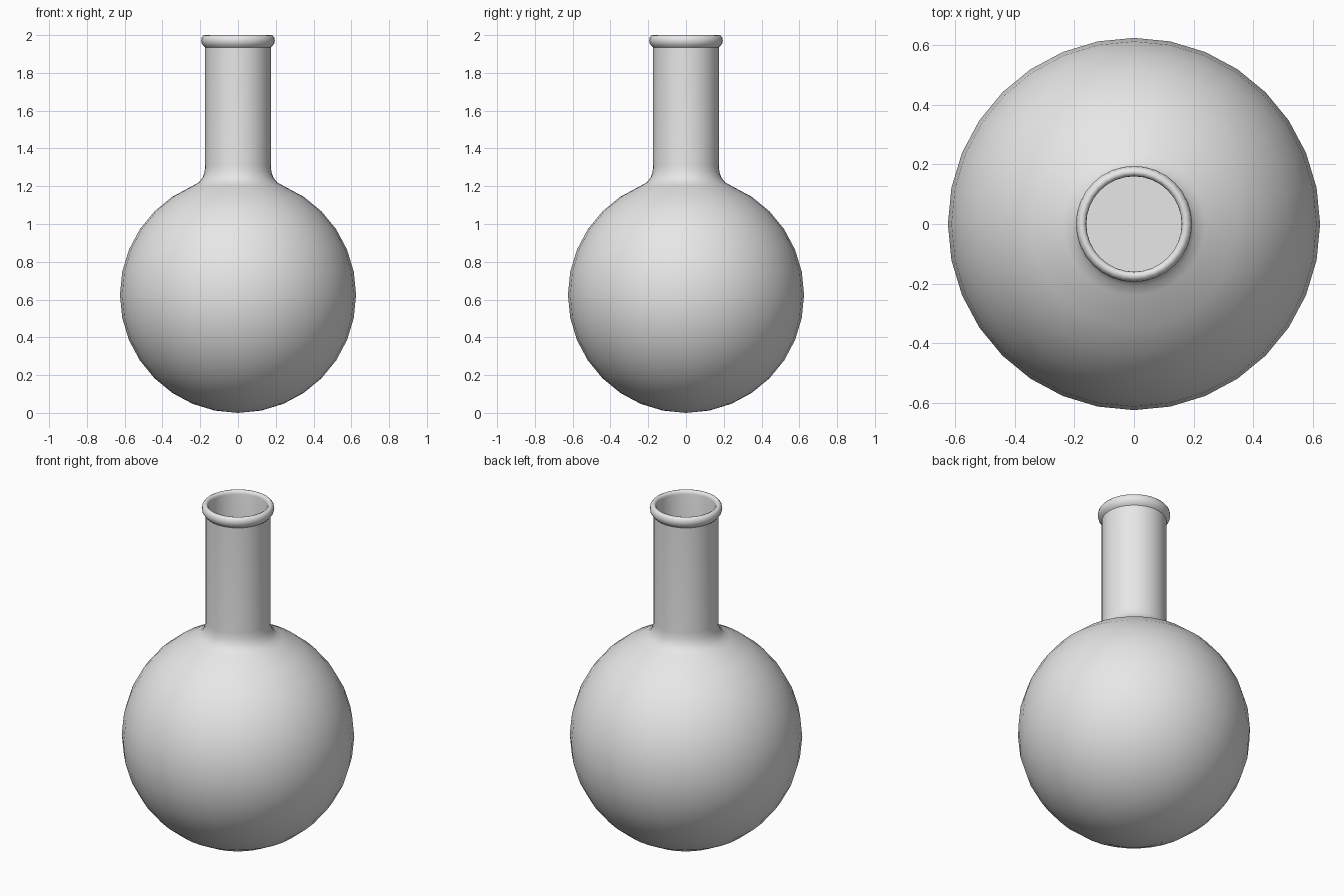
import bpy
import bmesh
from math import sin, cos, pi, radians

SEGMENTS = 32
RADIUS = 0.625      # outer bulb radius, also the height of its centre
WALL = 0.014        # glass thickness

if "Cube" in bpy.data.objects:
    bpy.data.objects.remove(bpy.data.objects["Cube"])


def make_material(name, colour):
    mat = bpy.data.materials.new(name)
    mat.use_nodes = True
    mat.diffuse_color = colour
    mat.node_tree.nodes["Principled BSDF"].inputs["Base Color"].default_value = colour
    return mat


def lathe(name, profile, mat):
    """Revolve a list of (radius, height) points around the z axis."""
    bm = bmesh.new()
    verts = [bm.verts.new((r, 0, z)) for r, z in profile]
    edges = [bm.edges.new(pair) for pair in zip(verts, verts[1:])]
    bmesh.ops.spin(bm, geom=verts + edges, cent=(0, 0, 0), axis=(0, 0, 1),
                   angle=2 * pi, steps=SEGMENTS, use_duplicate=False)
    bmesh.ops.remove_doubles(bm, verts=bm.verts[:], dist=0.0005)
    bmesh.ops.recalc_face_normals(bm, faces=bm.faces[:])
    mesh = bpy.data.meshes.new(name)
    bm.to_mesh(mesh)
    bm.free()
    mesh.materials.append(mat)
    obj = bpy.data.objects.new(name, mesh)
    bpy.context.collection.objects.link(obj)
    bpy.ops.object.select_all(action="DESELECT")
    obj.select_set(True)
    bpy.context.view_layer.objects.active = obj
    bpy.ops.object.shade_smooth_by_angle(angle=radians(40))
    return obj


def bulb_arc(radius, last_ring):
    """Points from the bottom pole up a sphere of 16 rings."""
    return [(radius * sin(i * pi / 16), RADIUS - radius * cos(i * pi / 16))
            for i in range(last_ring + 1)]


grey = make_material("light grey", (0.8, 0.8, 0.8, 1))

# Flask: outer bulb, shoulder, neck, rolled lip, then back down the inner wall
shoulder = [(0.208, 1.22), (0.188, 1.245), (0.177, 1.275), (0.174, 1.31)]
lip = [(0.174, 1.935), (0.184, 1.944), (0.192, 1.957), (0.195, 1.972),
       (0.192, 1.987), (0.184, 1.997), (0.175, 2.0), (0.167, 1.997),
       (0.162, 1.99), (0.16, 1.98)]
inner_shoulder = [(r - WALL, z - WALL / 2) for r, z in reversed(shoulder)]
outer = bulb_arc(RADIUS, 14) + shoulder
inner = inner_shoulder + bulb_arc(RADIUS - WALL, 14)[::-1]
lathe("flask", outer + lip + inner, grey)

# Contents: flat-topped fill in the lower half of the bulb
lathe("liquid", bulb_arc(RADIUS - 1.5 * WALL, 8) + [(0, RADIUS)], grey)
